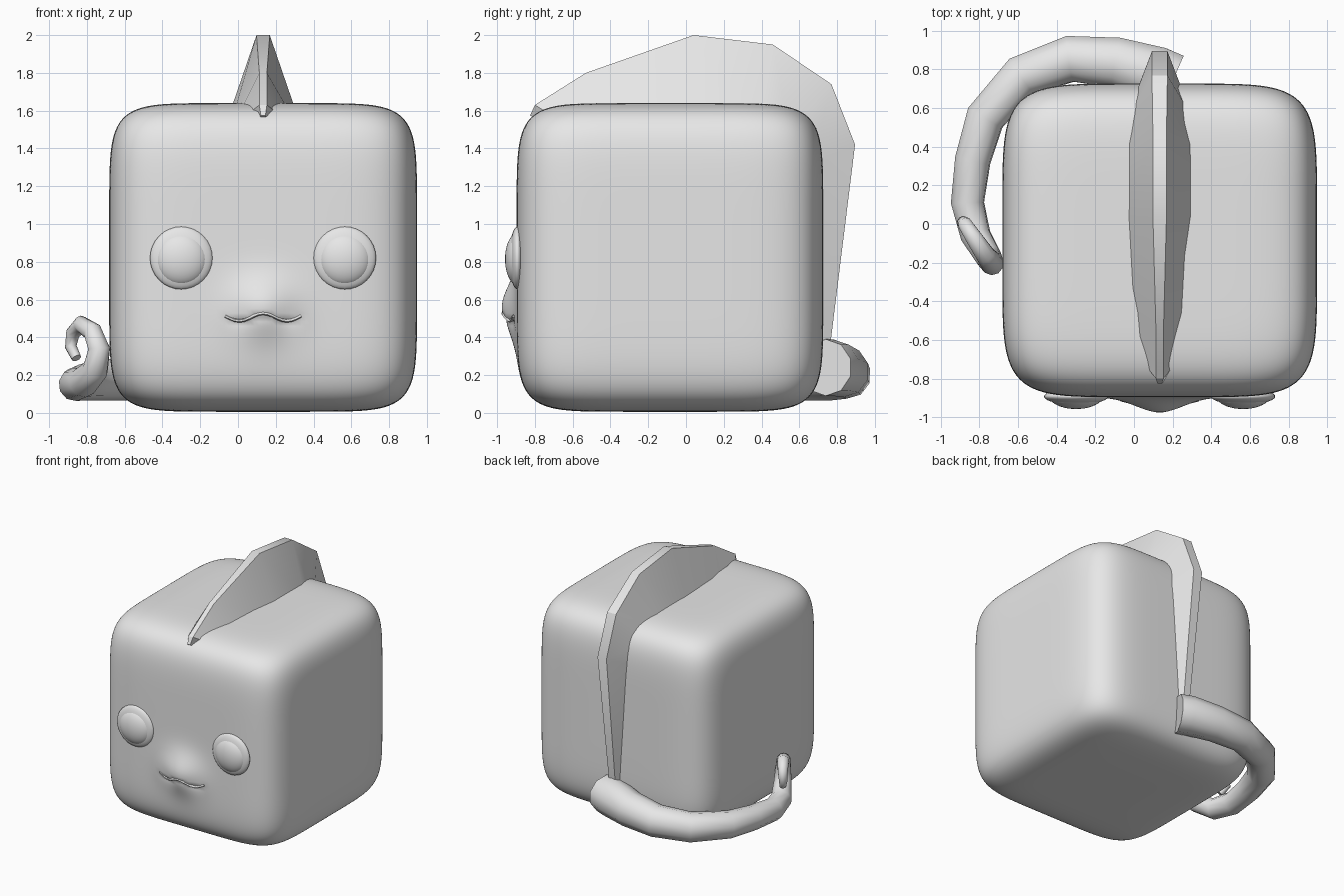
import bpy, bmesh, math
from mathutils import Vector

if "Cube" in bpy.data.objects:
    bpy.data.objects.remove(bpy.data.objects["Cube"])

grey = bpy.data.materials.new("plain grey")
grey.diffuse_color = (0.8, 0.8, 0.8, 1)
grey.use_nodes = True
grey.node_tree.nodes["Principled BSDF"].inputs["Base Color"].default_value = grey.diffuse_color
CX, CY, CZ = 0.133, -0.085, 0.823   # body centre


def finish(name, bm, angle=None):
    bmesh.ops.recalc_face_normals(bm, faces=bm.faces)
    me = bpy.data.meshes.new(name)
    bm.to_mesh(me)
    bm.free()
    ob = bpy.data.objects.new(name, me)
    bpy.context.collection.objects.link(ob)
    me.materials.append(grey)
    if angle:
        bpy.ops.object.select_all(action='DESELECT')
        ob.select_set(True)
        bpy.context.view_layer.objects.active = ob
        bpy.ops.object.shade_smooth_by_angle(angle=math.radians(angle))
    return ob


def mouth_z(x):
    # double-curved lip line
    t = abs(x - CX) / 0.2
    return 0.503 + 0.02 * math.cos(t * 1.6 * math.pi)


def muzzle(x, z):
    # forward bulge, stepped back below the lip line
    gx = math.exp(-((x - CX) / 0.17) ** 2)
    dz = z - 0.56
    gz = math.exp(-(dz / (0.15 if dz > 0 else 0.17)) ** 2)
    bulge = 0.078 * gx * gz
    below = mouth_z(x) - z
    if below > 0 and abs(x - CX) < 0.22:
        bulge -= 0.022 * math.exp(-below / 0.05) * (1 - (abs(x - CX) / 0.22) ** 4)
    return bulge


# Body: softly rounded cube with a muzzle
bm = bmesh.new()
bmesh.ops.create_cube(bm, size=2)
bmesh.ops.subdivide_edges(bm, edges=bm.edges[:], cuts=71, use_grid_fill=True)
for v in bm.verts:
    x, y, z = v.co
    flat = (abs(x) ** 5.8 + abs(y) ** 5.8) ** (7 / 5.8)
    p = v.co / (flat + abs(z) ** 7) ** (1 / 7)
    v.co = (CX + 0.815 * p.x, CY + 0.812 * p.y, CZ + 0.817 * p.z)
    if y < -0.99:
        v.co.y -= muzzle(v.co.x, v.co.z)
finish("body", bm, 60)

# Eyes: rounded rim with a domed eyeball
for side, ex in (("left", -0.30), ("right", 0.565)):
    for part, r, depth, y, dz in (("rim", 0.166, 0.042, -0.893, 0.0),
                                  ("ball", 0.142, 0.072, -0.886, -0.006)):
        bm = bmesh.new()
        bmesh.ops.create_uvsphere(bm, u_segments=32, v_segments=20, radius=1)
        for v in bm.verts:
            v.co = (ex + r * v.co.x, y + depth * v.co.z, 0.82 + dz + r * v.co.y)
        finish(f"{side}_eye_{part}", bm, 60)

# Fin: outer edge and buried root, each as (y, z, half thickness)
edge = [(-0.825, 1.575, .012), (-0.80, 1.63, .02), (-0.53, 1.80, .02), (0.04, 2.0, .035),
        (0.46, 1.95, .035), (0.77, 1.74, .04), (0.895, 1.42, .04), (0.765, 0.37, .028)]
root = [(-0.70, 1.48, .05), (-0.62, 1.52, .16), (-0.42, 1.55, .165), (0.04, 1.55, .19),
        (0.40, 1.55, .19), (0.55, 1.48, .17), (0.66, 1.30, .13), (0.68, 0.35, .06)]
bm = bmesh.new()
rings = []
for (y, z, h), (ry, rz, rh) in zip(edge, root):
    rings.append([bm.verts.new(c) for c in ((CX - h, y, z), (CX + h, y, z),
                                            (CX + rh, ry, rz), (CX - rh, ry, rz))])
for a, b in zip(rings, rings[1:]):
    for i in range(4):
        j = (i + 1) % 4
        bm.faces.new((a[i], a[j], b[j], b[i]))
bm.faces.new(rings[0])
bm.faces.new(rings[-1])
finish("back_fin", bm, 30)


def tube(name, path, sides, angle):
    # swept ring along (x, y, z, radius) points
    pts = [Vector(p[:3]) for p in path]
    bm = bmesh.new()
    loops, normal = [], Vector((0, 0, 1))
    for i, p in enumerate(pts):
        a, b = pts[max(i - 1, 0)], pts[min(i + 1, len(pts) - 1)]
        t = (b - a).normalized()
        normal = (normal - t * normal.dot(t)).normalized()
        other = t.cross(normal)
        loops.append([bm.verts.new(p + path[i][3] * (normal * math.cos(w) + other * math.sin(w)))
                      for w in (2 * math.pi * k / sides for k in range(sides))])
    for a, b in zip(loops, loops[1:]):
        for i in range(sides):
            j = (i + 1) % sides
            bm.faces.new((a[i], a[j], b[j], b[i]))
    bm.faces.new(loops[0])
    bm.faces.new(loops[-1])
    return finish(name, bm, angle)


# Tail: wraps round one side and ends in a curl
tube("tail", [(0.20, 0.74, .24, .15), (0.12, 0.775, .24, .15), (-0.09, 0.835, .22, .137),
              (-0.33, 0.855, .20, .125), (-0.58, 0.765, .18, .115), (-0.77, 0.55, .17, .105),
              (-0.835, 0.33, .16, .095), (-0.862, 0.11, .15, .088), (-0.82, -0.06, .16, .08),
              (-0.755, -0.17, .23, .07), (-0.735, -0.205, .34, .06), (-0.77, -0.16, .43, .052),
              (-0.83, -0.07, .47, .045), (-0.875, 0.0, .42, .038), (-0.885, 0.01, .35, .032),
              (-0.855, -0.03, .29, .026)], 10, 60)

# Lip line
lip = []
for k in range(17):
    x = CX - 0.2 + 0.4 * k / 16
    z = mouth_z(x) + 0.004
    lip.append((x, CY - 0.812 - muzzle(x, z) + 0.004, z, 0.009))
tube("lip", lip, 6, 60)
